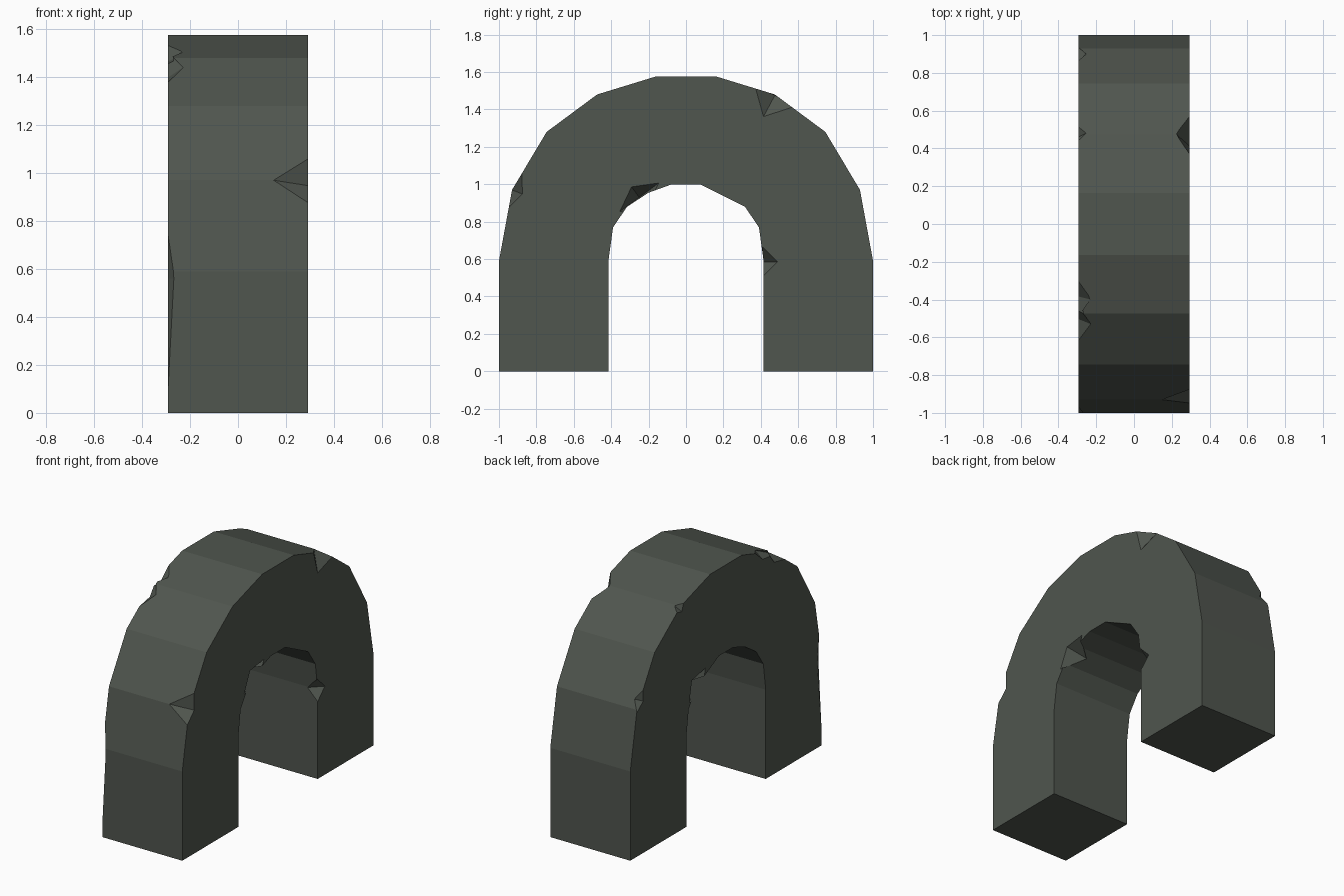
import bpy
import bmesh
from math import atan2
from mathutils import Matrix, Vector

if "Cube" in bpy.data.objects:
    bpy.data.objects.remove(bpy.data.objects["Cube"])

HALF_WIDTH = 0.2925
SPRING = 0.59  # height where the curve starts

stone = bpy.data.materials.new("dark grey green stone")
stone.use_nodes = True
colour = (0.08, 0.092, 0.077, 1)
stone.diffuse_color = colour
stone.node_tree.nodes["Principled BSDF"].inputs["Base Color"].default_value = colour


def make_object(name, bm):
    bmesh.ops.recalc_face_normals(bm, faces=bm.faces)
    mesh = bpy.data.meshes.new(name)
    bm.to_mesh(mesh)
    bm.free()
    mesh.materials.append(stone)
    obj = bpy.data.objects.new(name, mesh)
    bpy.context.collection.objects.link(obj)
    return obj


def mirrored(half):
    return half + [(-y, z) for y, z in reversed(half)]


# Arch: a profile of outer and inner curves, extruded across the width
outer = mirrored([(-1, 0), (-1, SPRING), (-.93, .97), (-.745, 1.28), (-.475, 1.48), (-.165, 1.575)])
inner = mirrored([(-.415, 0), (-.415, SPRING), (-.39, .77), (-.315, .88), (-.2, .955), (-.075, 1)])
inner.remove((.2, .955))
bm = bmesh.new()
side = bm.faces.new([bm.verts.new((-HALF_WIDTH, y, z)) for y, z in outer + inner[::-1]])
extruded = bmesh.ops.extrude_face_region(bm, geom=[side])["geom"]
moved = [v for v in extruded if isinstance(v, bmesh.types.BMVert)]
bmesh.ops.translate(bm, verts=moved, vec=(2 * HALF_WIDTH, 0, 0))
arch = make_object("stone_arch", bm)


# Chips: eight-sided diamonds cut out of the edges
def add_chip(bm, side, y, z, across, along, deep):
    angle = atan2(max(z - SPRING, 0), y)
    place = Matrix.Translation((side * (HALF_WIDTH + .001), y, z)) @ Matrix.Rotation(angle, 4, "X")
    size = Vector((across, deep, along))
    corners = []
    for axis in range(3):
        for sign in (-1, 1):
            point = Vector()
            point[axis] = sign * size[axis]
            corners.append(bm.verts.new(place @ point))
    for a in corners[:2]:
        for b in corners[2:4]:
            for c in corners[4:]:
                bm.faces.new((a, b, c))


chips = [
    # side, y, z, across, along, deep
    (1, -.93, .97, .145, .14, .06),
    (-1, -1, .56, .026, .5, .05),
    (-1, -.40, 1.50, .065, .13, .04),
    (-1, -.53, 1.44, .065, .13, .05),
    (1, .475, 1.475, .07, .125, .13),
    (-1, .48, 1.475, .04, .045, .04),
    (-1, .90, 1.02, .04, .08, .04),
    (1, -.25, .93, .13, .13, .07),
    (1, .41, .585, .08, .08, .08),
    (-1, .30, .89, .09, .12, .08),
]
for chip in chips:
    bm = bmesh.new()
    add_chip(bm, *chip)
    cutter = make_object("chip_cutter", bm)
    cutter.hide_render = True
    cut = arch.modifiers.new("chip", "BOOLEAN")
    cut.operation = "DIFFERENCE"
    cut.solver = "EXACT"
    cut.object = cutter
    bpy.context.view_layer.objects.active = arch
    bpy.ops.object.modifier_apply(modifier=cut.name)
    bpy.data.objects.remove(cutter)

for face in arch.data.polygons:
    face.use_smooth = False
